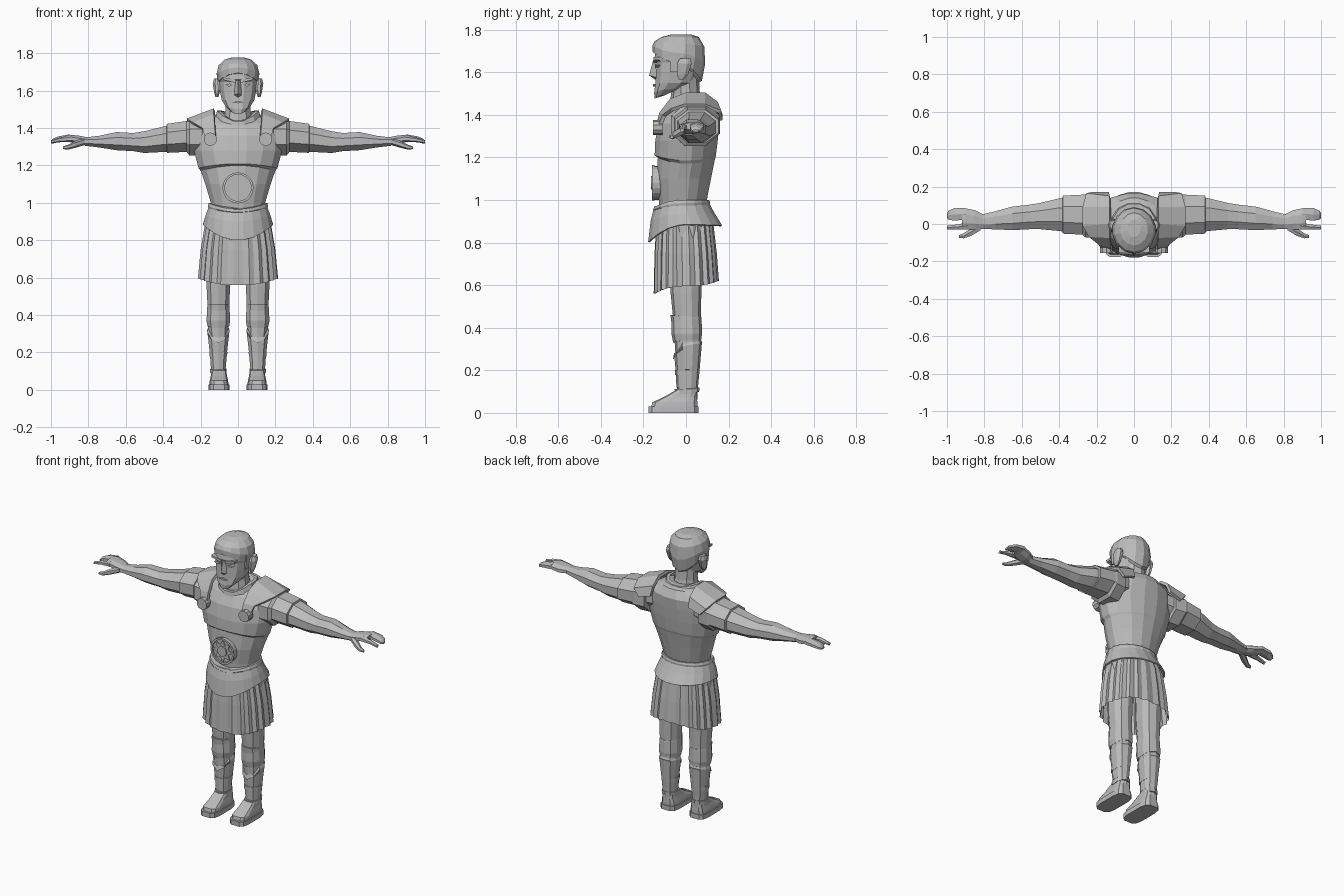
import bpy, bmesh, math
from math import sin, cos, pi

grey = bpy.data.materials.new("stone grey")
grey.diffuse_color = (0.5, 0.5, 0.5, 1)


def make(name, verts, faces, mirror=False, solid=0):
    me = bpy.data.meshes.new(name)
    me.from_pydata(verts, [], faces)
    bm = bmesh.new()
    bm.from_mesh(me)
    bmesh.ops.recalc_face_normals(bm, faces=bm.faces)
    bm.to_mesh(me)
    bm.free()
    ob = bpy.data.objects.new(name, me)
    bpy.context.collection.objects.link(ob)
    me.materials.append(grey)
    if solid:
        m = ob.modifiers.new("thickness", 'SOLIDIFY')
        m.thickness = solid
    if mirror:
        m = ob.modifiers.new("mirror", 'MIRROR')
        m.use_clip = False
        m.use_mirror_merge = False
    return ob


def loft(name, loops, mirror=False, caps=(True, True), solid=0):
    n = len(loops[0])
    verts = [p for l in loops for p in l]
    faces = [(i * n + j, i * n + (j + 1) % n, (i + 1) * n + (j + 1) % n, (i + 1) * n + j)
             for i in range(len(loops) - 1) for j in range(n)]
    if caps[0]:
        faces.append(tuple(range(n)))
    if caps[1]:
        faces.append(tuple(range(len(verts) - n, len(verts))))
    return make(name, verts, faces, mirror, solid)


def ring(z, rx, yf, yb, cx=0, n=16, p=1.0, pleat=0):
    """Level loop; z is a number or (front, side, back) heights."""
    zf, zs, zb = z if isinstance(z, tuple) else (z, z, z)
    cy, pts = (yf + yb) / 2, []
    for i in range(n):
        a = 2 * pi * (i + 0.5) / n
        c, s = cos(a), sin(a)
        k = 1 - pleat * (i % 2)
        x = cx + rx * k * math.copysign(abs(c) ** p, c)
        y = cy + (yb - yf) / 2 * k * math.copysign(abs(s) ** p, s)
        pts.append((x, y, zs + s * s * ((zb if s > 0 else zf) - zs)))
    return pts


def body(name, rows, mirror=False, caps=(True, True), solid=0, **kw):
    return loft(name, [ring(*r, **kw) for r in rows], mirror, caps, solid)


def limb(name, rows, n=8):
    """Mirrored loft along x; rows are (x, y0, y1, z0, z1)."""
    loops = []
    for x, y0, y1, z0, z1 in rows:
        loops.append([(x, (y0 + y1) / 2 + (y1 - y0) / 2 * cos(2 * pi * (i + .5) / n) * 1.05,
                       (z0 + z1) / 2 + (z1 - z0) / 2 * sin(2 * pi * (i + .5) / n) * 1.05)
                      for i in range(n)])
    return loft(name, loops, True)


def plate(name, outline, y0, y1, mirror=False):
    """Outline in x, z given a thickness along y."""
    return loft(name, [[(x, y, z) for x, z in outline] for y in (y0, y1)], mirror)


def circle(cx, cz, r, n, r2=None):
    return [(cx + (r2 if r2 and i % 2 else r) * sin(2 * pi * i / n),
             cz + (r2 if r2 and i % 2 else r) * cos(2 * pi * i / n)) for i in range(n)]


# cuirass with a step below the chest
body("cuirass", [(.92, .15, -.125, .10), (1.0, .148, -.13, .10), (1.1, .178, -.14, .12),
                 ((1.20, 1.17, 1.19), .203, -.135, .138), ((1.21, 1.185, 1.2), .215, -.15, .142),
                 (1.28, .24, -.147, .152), (1.36, .245, -.132, .16), (1.42, .215, -.1, .165),
                 ((1.44, 1.465, 1.47), .14, -.08, .14), ((1.44, 1.48, 1.48), .10, -.07, .10)])
body("collar", [((1.41, 1.46, 1.46), .125, -.105, .125), ((1.435, 1.495, 1.48), .115, -.10, .11),
                ((1.435, 1.495, 1.48), .095, -.08, .09)], n=12, caps=(False, False))

# belt, hip flaps and pleated skirt
body("belt", [(.945, .155, -.15, .11), ((.95, .985, .99), .163, -.157, .115),
              ((.965, 1.0, 1.0), .158, -.152, .11)], n=20)
body("hip_flap", [((.97, .98, .99), .158, -.15, .108), ((.90, .935, .94), .175, -.168, .135),
                  ((.80, .885, .88), .19, -.18, .172)], n=20, caps=(False, False), solid=.008)
body("skirt", [(.94, .15, -.125, .11), (.88, .178, -.14, .13), (.75, .20, -.148, .145),
               ((.56, .595, .62), .215, -.152, .155)], n=44, p=.8, pleat=.06, caps=(True, False))

# legs, greaves and ankle straps
LEG = dict(cx=.105, n=10, p=.85, mirror=True)
body("leg", [(.88, .075, -.08, .085), (.56, .066, -.072, .072), (.44, .06, -.06, .07),
             (.36, .058, -.055, .072), (.28, .054, -.05, .07), (.17, .042, -.043, .06),
             (.05, .04, -.04, .052)], **LEG)
body("knee_guard", [((.33, .34, .36), .06, -.06, .074), ((.37, .37, .37), .066, -.068, .076),
                    ((.42, .44, .44), .062, -.068, .073), ((.46, .455, .45), .061, -.073, .072)], **LEG)
body("greave", [(.12, .042, -.045, .056), (.19, .047, -.048, .063),
                ((.28, .3, .32), .06, -.056, .074), ((.25, .32, .33), .062, -.062, .077),
                ((.26, .335, .34), .056, -.055, .072)], **LEG)
for z, r in ((.10, .045), (.19, .049)):
    body("leg_strap", [((z - .012, z - .012, z), r, -.052, .062),
                       ((z + .012, z + .012, z + .02), r + .001, -.053, .063)], **LEG)

# sandals
SHOE = dict(cx=.102, n=12, p=.5, mirror=True)
body("sole", [(0, .057, -.178, .06), (.03, .057, -.178, .06)], **SHOE)
body("shoe", [(.028, .052, -.165, .055), (.05, .05, -.16, .055), (.075, .044, -.105, .053),
              (.105, .04, -.052, .052)], **SHOE)

# arms, sleeves and hands
limb("arm", [(.14, -.04, .13, 1.29, 1.45), (.30, -.055, .15, 1.27, 1.435), (.40, -.04, .14, 1.27, 1.41),
             (.50, -.03, .115, 1.265, 1.385), (.56, -.03, .105, 1.275, 1.375),
             (.65, -.035, .095, 1.28, 1.38), (.74, -.03, .07, 1.295, 1.36), (.82, -.028, .05, 1.305, 1.35)])
limb("sleeve", [(.19, -.075, .155, 1.25, 1.455), (.26, -.075, .163, 1.25, 1.455),
                (.275, -.06, .16, 1.27, 1.44), (.38, -.055, .155, 1.265, 1.425), (.385, -.03, .13, 1.29, 1.40)])
limb("palm", [(.80, -.028, .05, 1.31, 1.35), (.85, -.03, .075, 1.31, 1.36), (.90, -.03, .085, 1.325, 1.365),
              (.92, -.02, .085, 1.33, 1.362)])
limb("fingers", [(.90, .02, .088, 1.328, 1.365), (.96, .015, .088, 1.325, 1.355),
                 (.99, .02, .075, 1.318, 1.342), (1.0, .03, .06, 1.318, 1.33)], 6)
limb("forefinger", [(.89, -.032, .01, 1.325, 1.36), (.95, -.03, -.002, 1.325, 1.35),
                    (1.0, -.03, -.008, 1.318, 1.335)], 6)
limb("thumb", [(.82, -.035, .01, 1.31, 1.345), (.87, -.065, -.02, 1.295, 1.33),
               (.91, -.078, -.048, 1.285, 1.31), (.935, -.075, -.058, 1.288, 1.302)], 6)

# shoulder straps, each row an inner and an outer point
rows = [((.12, -.143, 1.34), (.175, -.135, 1.34)), ((.125, -.125, 1.41), (.19, -.11, 1.40)),
        ((.13, -.075, 1.475), (.24, -.07, 1.43)), ((.13, 0, 1.505), (.275, -.01, 1.45)),
        ((.13, .09, 1.505), (.275, .09, 1.45)), ((.13, .15, 1.46), (.255, .165, 1.42)),
        ((.135, .172, 1.40), (.215, .172, 1.375))]
make("shoulder_strap", [p for r in rows for p in r],
     [(2 * i, 2 * i + 1, 2 * i + 3, 2 * i + 2) for i in range(len(rows) - 1)], True, .018)
plate("strap_disc", circle(.148, 1.34, .036, 10), -.155, -.11, True)

# chest medallion
plate("medallion", circle(0, 1.08, .08, 20), -.150, -.10)
loft("medallion_rim", [[(x, y, z) for x, z in circle(0, 1.08, r, 20)]
                       for y, r in ((-.148, .083), (-.160, .083), (-.160, .071), (-.148, .071))],
     caps=(False, False))
plate("medallion_star", circle(0, 1.08, .07, 16, .042), -.157, -.148)
plate("medallion_boss", circle(0, 1.08, .032, 12), -.164, -.15)

# neck and head
body("neck", [(1.41, .085, -.08, .085), (1.5, .07, -.07, .065), (1.6, .07, -.07, .06)], n=10)
body("head", [((1.475, 1.49, 1.51), .04, -.148, -.075), ((1.50, 1.52, 1.53), .07, -.152, -.01),
              (1.55, .09, -.146, .04), (1.60, .10, -.143, .06), (1.645, .104, -.142, .07),
              (1.66, .106, -.152, .07), (1.70, .104, -.146, .075), (1.75, .08, -.12, .06)], n=12, p=.85)
body("hair", [((1.69, 1.635, 1.55), .102, -.135, .06), ((1.695, 1.645, 1.56), .112, -.156, .075),
              ((1.725, 1.69, 1.64), .117, -.158, .09), ((1.745, 1.735, 1.72), .106, -.148, .086),
              (1.765, .075, -.115, .06), (1.777, .035, -.07, .025)], n=14)

# sideburn, ear, nose, brow, eye and mouth
plate("sideburn", [(.088, 1.60), (.106, 1.60), (.113, 1.69), (.09, 1.69)], -.075, -.035, True)
body("ear", [(1.565, .008, -.035, -.01), (1.59, .016, -.045, .012), (1.64, .024, -.045, .03),
             (1.665, .016, -.03, .022)], cx=.113, n=8, mirror=True)
make("nose", [(-.012, -.145, 1.655), (.012, -.145, 1.655), (-.022, -.138, 1.575), (.022, -.138, 1.575),
              (0, -.155, 1.655), (0, -.173, 1.585), (0, -.145, 1.565)],
     [(0, 4, 5, 2), (4, 1, 3, 5), (2, 5, 6), (5, 3, 6), (0, 1, 4), (0, 2, 6, 3, 1)])
plate("brow", [(.014, 1.642), (.08, 1.658), (.082, 1.672), (.014, 1.657)], -.153, -.115, True)
plate("eye", [(.022, 1.627), (.05, 1.622), (.068, 1.632), (.045, 1.638)], -.146, -.12, True)
plate("mouth", [(-.03, 1.538), (0, 1.532), (.03, 1.538), (0, 1.545)], -.154, -.13)
